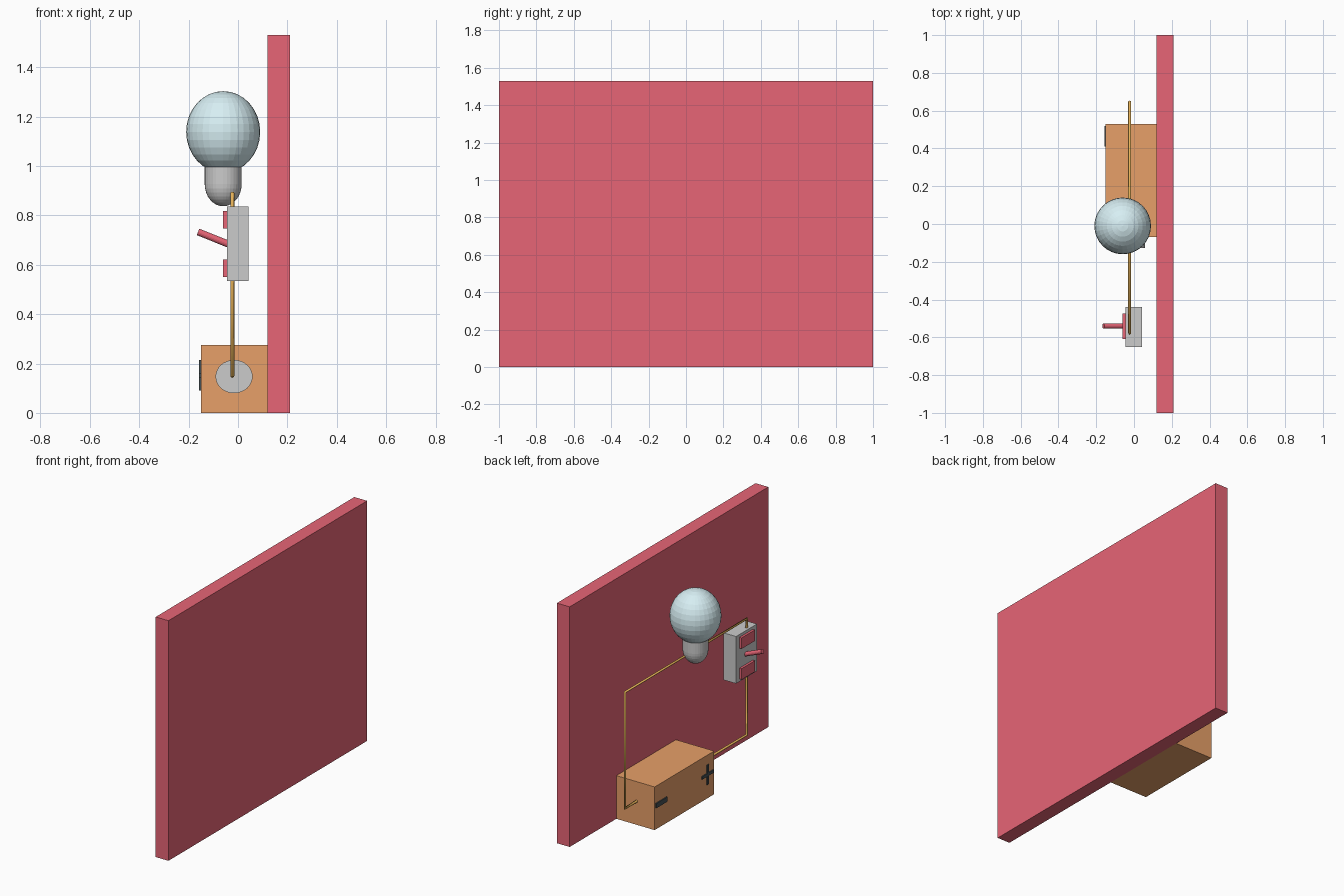
import bpy, bmesh
from math import cos, sin, pi
from mathutils import Vector

if "Cube" in bpy.data.objects:
    bpy.data.objects.remove(bpy.data.objects["Cube"])


def material(name, rgb):
    m = bpy.data.materials.new(name)
    m.diffuse_color = (*rgb, 1)
    m.use_nodes = True
    m.node_tree.nodes["Principled BSDF"].inputs["Base Color"].default_value = m.diffuse_color
    return m


RED = material("red", (0.8, 0.13, 0.18))
BROWN = material("brown", (0.8, 0.35, 0.14))
GLASS = material("glass", (0.68, 0.86, 0.9))
GOLD = material("gold", (0.8, 0.45, 0.1))
DARK = material("dark", (0.06, 0.08, 0.09))


def finish(ob, name, mat):
    ob.name = name
    if mat:
        ob.data.materials.append(mat)
    return ob


def box(name, lo, hi, mat=None):
    me = bpy.data.meshes.new(name)
    bm = bmesh.new()
    bmesh.ops.create_cube(bm, size=1)
    lo, hi = Vector(lo), Vector(hi)
    for v in bm.verts:
        v.co = (lo + hi) / 2 + v.co * (hi - lo)
    bm.to_mesh(me)
    bm.free()
    ob = bpy.data.objects.new(name, me)
    bpy.context.collection.objects.link(ob)
    return finish(ob, name, mat)


def rod(name, a, b, radius, mat=None, sides=32):
    a, b = Vector(a), Vector(b)
    bpy.ops.mesh.primitive_cylinder_add(vertices=sides, radius=radius, depth=(b - a).length,
                                        location=(a + b) / 2)
    ob = bpy.context.object
    ob.rotation_euler = (b - a).to_track_quat('Z', 'Y').to_euler()
    return finish(ob, name, mat)


def wire(name, points):
    cu = bpy.data.curves.new(name, 'CURVE')
    cu.dimensions = '3D'
    cu.bevel_depth = 0.008
    cu.bevel_resolution = 2
    cu.use_fill_caps = True
    sp = cu.splines.new('POLY')
    sp.points.add(len(points) - 1)
    for p, (y, z) in zip(sp.points, points):
        p.co = (-0.023, y, z, 1)
    ob = bpy.data.objects.new(name, cu)
    bpy.context.collection.objects.link(ob)
    bpy.ops.object.select_all(action='DESELECT')
    ob.select_set(True)
    bpy.context.view_layer.objects.active = ob
    bpy.ops.object.convert(target='MESH')
    finish(bpy.context.object, name, GOLD)


def lathe(name, center, profile, sides=32):
    bm = bmesh.new()
    vs = [bm.verts.new((r, 0, z)) for r, z in profile]
    es = [bm.edges.new(p) for p in zip(vs, vs[1:])]
    bmesh.ops.spin(bm, geom=vs + es, cent=(0, 0, 0), axis=(0, 0, 1), angle=2 * pi, steps=sides)
    bmesh.ops.remove_doubles(bm, verts=bm.verts, dist=0.0001)
    bmesh.ops.recalc_face_normals(bm, faces=bm.faces)
    me = bpy.data.meshes.new(name)
    bm.to_mesh(me)
    bm.free()
    ob = bpy.data.objects.new(name, me)
    ob.location = center
    bpy.context.collection.objects.link(ob)
    return ob


# Backing board
box("back_board", (0.12, -1, 0), (0.21, 1, 1.53), RED)

# Battery with polarity marks and end terminal
box("battery", (-0.15, -0.07, 0), (0.12, 0.53, 0.275), BROWN)
terminal = rod("battery_terminal", (-0.016, -0.128, 0.147), (-0.016, -0.068, 0.147), 0.075)
terminal.scale = (1, 0.9, 1) if abs(terminal.matrix_basis.col[1].z) > 0.5 else (0.9, 1, 1)
box("minus_mark", (-0.157, 0.41, 0.138), (-0.149, 0.52, 0.168), DARK)
box("plus_bar_across", (-0.157, -0.06, 0.144), (-0.149, 0.06, 0.162), DARK)
box("plus_bar_upright", (-0.157, -0.009, 0.09), (-0.149, 0.009, 0.215), DARK)

# Switch with plain raised label pads and lever
box("switch_box", (-0.045, -0.65, 0.535), (0.042, -0.44, 0.835))
for name, z in (("upper_label_pad", 0.747), ("lower_label_pad", 0.551)):
    box(name, (-0.06, -0.608, z), (-0.044, -0.475, z + 0.07), RED)
rod("switch_lever", (-0.03, -0.54, 0.68), (-0.162, -0.54, 0.733), 0.014, RED, 16)

# Circuit wires
wire("upper_wire", [(0.52, 0.15), (0.647, 0.15), (0.647, 0.89), (-0.577, 0.89), (-0.577, 0.82)])
wire("lower_wire", [(-0.577, 0.55), (-0.577, 0.15), (-0.12, 0.15)])

# Light bulb: egg-shaped globe above a rounded socket
bpy.ops.mesh.primitive_uv_sphere_add(segments=32, ring_count=16, radius=1, location=(-0.06, -0.01, 1.138))
globe = finish(bpy.context.object, "bulb_globe", GLASS)
globe.scale = (0.15, 0.15, 0.165)
dome = [(0.075 * sin(a * pi / 16), -0.09 * cos(a * pi / 16)) for a in range(9)]
lathe("bulb_socket", (-0.06, -0.01, 0.927), dome + [(0.075, 0.09), (0, 0.09)])
